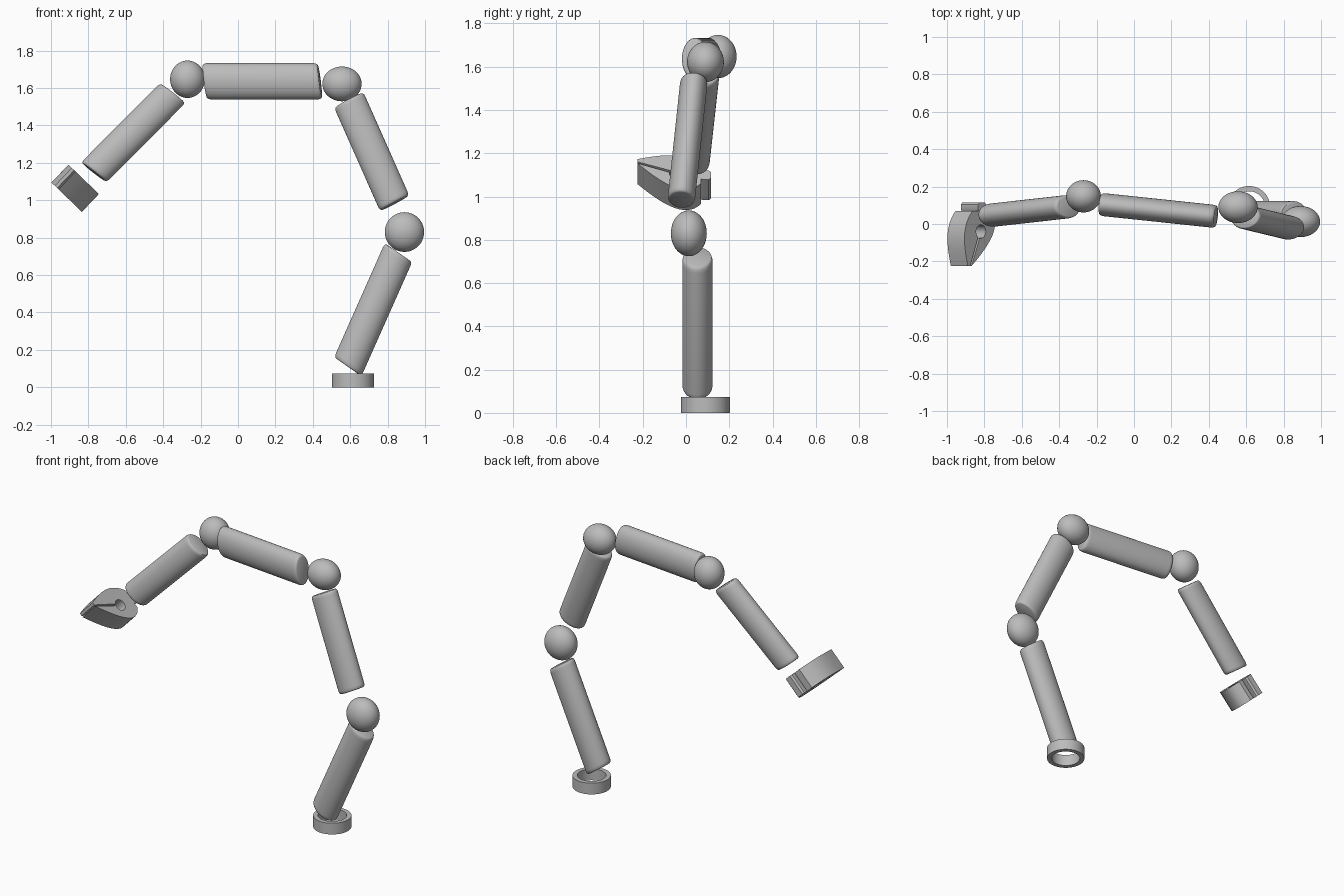
import bpy, bmesh, math
from mathutils import Matrix, Vector
from mathutils.geometry import interpolate_bezier

if "Cube" in bpy.data.objects:
    bpy.data.objects.remove(bpy.data.objects["Cube"], do_unlink=True)

# Single grey material
grey = bpy.data.materials.new("matte grey")
grey.use_nodes = True
colour = (0.5, 0.5, 0.5, 1)
grey.diffuse_color = colour
grey.node_tree.nodes["Principled BSDF"].inputs["Base Color"].default_value = colour


def frame(a, b, c, origin):
    """Matrix with columns a, b, c placed at origin."""
    m = Matrix((a, b, c)).transposed().to_4x4()
    m.translation = Vector(origin)
    return m


def finish(name, bm, matrix=Matrix()):
    bmesh.ops.transform(bm, matrix=matrix, verts=bm.verts)
    bmesh.ops.remove_doubles(bm, verts=bm.verts, dist=1e-5)
    bmesh.ops.recalc_face_normals(bm, faces=bm.faces)
    mesh = bpy.data.meshes.new(name)
    bm.to_mesh(mesh)
    bm.free()
    mesh.materials.append(grey)
    obj = bpy.data.objects.new(name, mesh)
    bpy.context.collection.objects.link(obj)
    bpy.ops.object.select_all(action='DESELECT')
    obj.select_set(True)
    bpy.context.view_layer.objects.active = obj
    bpy.ops.object.shade_smooth_by_angle(angle=math.radians(35))
    return obj


def lathe(name, profile, matrix=Matrix(), steps=48):
    """Spin (radius, height) points around the local z axis."""
    bm = bmesh.new()
    verts = [bm.verts.new((r, 0, z)) for r, z in profile]
    edges = [bm.edges.new(pair) for pair in zip(verts, verts[1:])]
    bmesh.ops.spin(bm, geom=verts + edges, cent=(0, 0, 0), axis=(0, 0, 1),
                   angle=math.tau, steps=steps)
    return finish(name, bm, matrix)


# Base ring
lathe("base_ring", [(.113, 0), (.113, .073), (.085, .073), (.085, 0), (.113, 0)],
      Matrix.Translation((.615, .09, 0)))

# Arm segments: rounded rods with oval, slightly slanted ends
R, T = .14, .04
arc = [(1 - R + R * math.sin(i * math.pi / 8), T - T * math.cos(i * math.pi / 8))
       for i in range(5)]
rod = [(0, 0)] + arc + [(r, 1 - t) for r, t in reversed(arc)] + [(0, 1)]
segments = {
    "lower_arm": ((.587, .053, .11), (.858, .053, .72), (.073, 0, -.051), (0, .07, 0)),
    "middle_arm": ((.837, -.022, .985), (.593, .037, 1.535), (.078, 0, .042), (.006, .063, -.004)),
    "upper_arm": ((.438, .04, 1.636), (-.178, .105, 1.636), (.012, 0, -.097), (.006, .061, 0)),
    "fore_arm": ((-.35, .093, 1.572), (-.77, .046, 1.15), (.068, 0, -.053), (-.004, .062, -.004)),
}
for name, (start, end, side, depth) in segments.items():
    axis = Vector(end) - Vector(start)
    lathe(name, rod, frame(side, depth, axis, start))

# Joint balls
joints = {
    "elbow_ball": ((.89, .013, .83), (.105, .083, .106)),
    "shoulder_ball": ((.556, .09, 1.622), (.105, .085, .093)),
    "wrist_ball": ((-.27, .148, 1.647), (.093, .086, .1)),
}
for name, (centre, size) in joints.items():
    bm = bmesh.new()
    bmesh.ops.create_uvsphere(bm, u_segments=48, v_segments=24, radius=1)
    finish(name, bm, Matrix.LocRotScale(centre, None, size))


# Gripper: two curved jaws with a slit, a round hole and a back nub
def bezier(*points):
    return [Vector(p[:2]) for p in interpolate_bezier(*[Vector((*p, 0)) for p in points], 16)]


left_jaw = bezier((.025, -.225), (0, -.13), (-.03, -.02), (.06, .07))
nub = [(.105, .07), (.1, .08), (.1, .105), (.11, .115),
       (.15, .115), (.16, .105), (.16, .08), (.155, .07)]
right_jaw = bezier((.185, .07), (.28, 0), (.2, -.1), (.052, -.225))
start, sweep = math.radians(-105), math.radians(340)
hole = [(.122 + .036 * math.cos(start + sweep * i / 28),
         -.04 + .036 * math.sin(start + sweep * i / 28)) for i in range(29)]
outline = left_jaw + nub + right_jaw + hole + [(.042, -.225)]

bm = bmesh.new()
face = bm.faces.new([bm.verts.new((u, y, 0)) for u, y in outline])
extruded = bmesh.ops.extrude_face_region(bm, geom=[face], use_keep_orig=True)
moved = [v for v in extruded["geom"] if isinstance(v, bmesh.types.BMVert)]
bmesh.ops.translate(bm, verts=moved, vec=(0, 0, -.132))
finish("gripper", bm, frame((.719, 0, -.695), (0, 1, 0), (.69, 0, .724), (-.906, 0, 1.19)))
